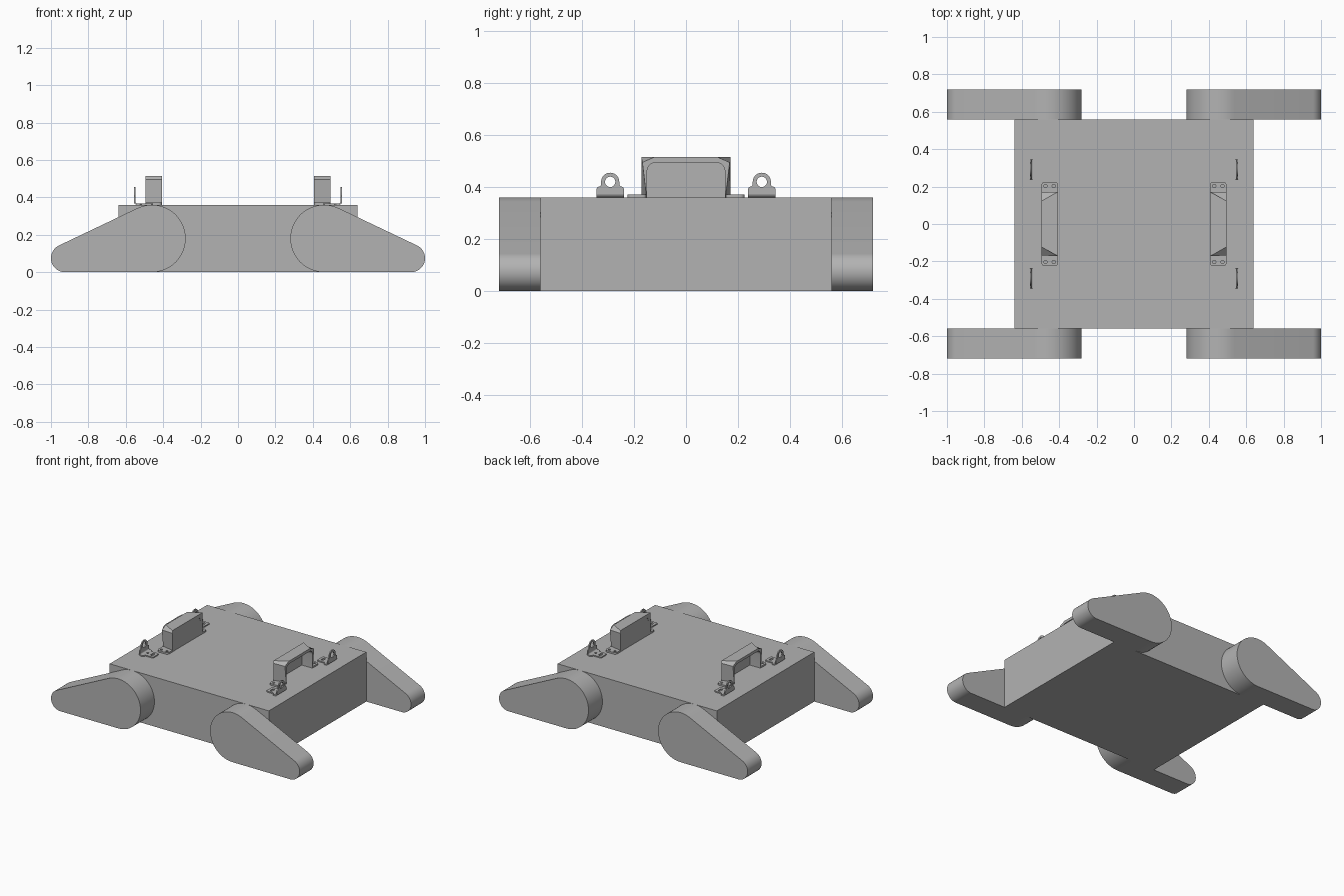
import bpy, bmesh
from math import pi, cos, sin, atan2, acos, radians
from mathutils import Matrix, Vector

old = bpy.data.objects.get("Cube")
if old:
    bpy.data.objects.remove(old)

GREY = (0.45, 0.45, 0.45, 1)
grey = bpy.data.materials.new("plain_grey")
grey.use_nodes = True
grey.diffuse_color = GREY
grey.node_tree.nodes["Principled BSDF"].inputs["Base Color"].default_value = GREY

DECK = 0.36
# Local plate axes mapped onto the world: flat, facing x, facing y
FLAT = Matrix.Identity(3)
FACE_X = Matrix(((0, 0, 1), (1, 0, 0), (0, 1, 0)))
FACE_Y = Matrix(((1, 0, 0), (0, 0, -1), (0, 1, 0)))


def add_object(name, mesh):
    mesh.materials.clear()
    mesh.materials.append(grey)
    obj = bpy.data.objects.new(name, mesh)
    bpy.context.collection.objects.link(obj)
    bpy.ops.object.select_all(action='DESELECT')
    obj.select_set(True)
    bpy.context.view_layer.objects.active = obj
    bpy.ops.object.shade_smooth_by_angle(angle=radians(30))
    return obj


def both_sides(name, mesh):
    """Place a left part and a copy turned half way round."""
    add_object("left_" + name, mesh)
    add_object("right_" + name, mesh.copy()).rotation_euler.z = pi


def arc(cx, cy, r, start, end, n=12):
    return [(cx + r * cos(start + (end - start) * i / n),
             cy + r * sin(start + (end - start) * i / n)) for i in range(n + 1)]


def circle(cx, cy, r, n=20):
    return arc(cx, cy, r, 0, 2 * pi, n)[:-1]


def rounded(cx, cy, w, h, r):
    pts = []
    for k, (sx, sy) in enumerate(((1, 1), (-1, 1), (-1, -1), (1, -1))):
        pts += arc(cx + sx * (w / 2 - r), cy + sy * (h / 2 - r), r,
                   k * pi / 2, (k + 1) * pi / 2, 5)
    return pts


def plate(outlines, thickness, axes, centre):
    """Extruded flat shape; outlines after the first are holes."""
    curve = bpy.data.curves.new("outline", 'CURVE')
    curve.dimensions = '2D'
    curve.fill_mode = 'BOTH'
    curve.extrude = thickness / 2
    for pts in outlines:
        spline = curve.splines.new('POLY')
        spline.points.add(len(pts) - 1)
        for p, (x, y) in zip(spline.points, pts):
            p.co = (x, y, 0, 1)
        spline.use_cyclic_u = True
    temp = bpy.data.objects.new("outline", curve)
    bpy.context.collection.objects.link(temp)
    deps = bpy.context.evaluated_depsgraph_get()
    mesh = bpy.data.meshes.new_from_object(temp.evaluated_get(deps))
    bpy.data.objects.remove(temp)
    bm = bmesh.new()
    bm.from_mesh(mesh)
    bmesh.ops.remove_doubles(bm, verts=bm.verts, dist=0.00001)
    bmesh.ops.recalc_face_normals(bm, faces=bm.faces)
    bmesh.ops.transform(bm, matrix=Matrix.Translation(centre) @ axes.to_4x4(), verts=bm.verts)
    bm.to_mesh(mesh)
    bm.free()
    return mesh


# Body block
bm = bmesh.new()
bmesh.ops.create_cube(bm, size=1, matrix=Matrix.Translation((0, 0, DECK / 2))
                      @ Matrix.Diagonal((1.28, 1.12, DECK, 1)))
body = bpy.data.meshes.new("body")
bm.to_mesh(body)
bm.free()
add_object("body", body)

# Tapered flippers: a large and a small round joined by tangents
big, small = Vector((0.46, 0.18)), Vector((0.925, 0.075))
d = small - big
top = atan2(d.y, d.x) + acos((big.y - small.y) / d.length)
flipper = arc(*big, big.y, top, 1.5 * pi, 40) + arc(*small, small.y, -pi / 2, top, 24)
for end, y in (("front", -0.64), ("back", 0.64)):
    both_sides(end + "_flipper", plate([flipper], 0.16, FACE_Y, (0, y, 0)))

# Carry handles: the arch has slanted corners toward the outside
INNER, OUTER = 0.407, 0.495
half_inner = [(0.172, DECK), (0.172, 0.495), (0.172, 0.515)]
half_outer = [(0.152, DECK), (0.168, 0.495), (0.122, 0.515)]
half_hole = [(0.15, DECK)] + arc(0.115, 0.46, 0.035, 0, pi / 2, 6)


def mirrored(half):
    return half + [(-y, z) for y, z in reversed(half)]


bm = bmesh.new()


def ring(x, pts):
    return [bm.verts.new((x, y, z)) for y, z in pts]


def bridge(a, b):
    for i in range(len(a) - 1):
        bm.faces.new((a[i], a[i + 1], b[i + 1], b[i]))


def rim(outer, hole):
    bm.faces.new(outer + hole[::-1])


out_i, out_o = ring(INNER, mirrored(half_inner)), ring(OUTER, mirrored(half_outer))
hole_i, hole_o = ring(INNER, mirrored(half_hole)), ring(OUTER, mirrored(half_hole))
bridge(out_i, out_o)
bridge(hole_i, hole_o)
rim(out_i, hole_i)
rim(out_o, hole_o)
bmesh.ops.recalc_face_normals(bm, faces=bm.faces)
# Thin web closing the inner side of the arch
web = bm.faces.new(ring(INNER + 0.001, mirrored(half_hole)))
web.normal_update()
if web.normal.x > 0:
    web.normal_flip()
handle = bpy.data.meshes.new("handle")
bm.to_mesh(handle)
bm.free()
both_sides("handle", handle)

# Handle feet with two screw holes each
for end, s in (("front", -1), ("back", 1)):
    foot = [rounded(0.451, s * 0.188, 0.088, 0.075, 0.018)]
    foot += [circle(0.451 + k * 0.022, s * 0.203, 0.009, 12) for k in (-1, 1)]
    both_sides(end + "_handle_foot", plate(foot, 0.012, FLAT, (0, 0, DECK + 0.006)))

# Lashing eyes: slotted foot, bent strip and upright ring
tab = [(0.455, 0.028), (0.462, 0.035), (0.515, 0.035), (0.525, 0.053), (0.542, 0.053)]
tab += [(x, -y) for x, y in reversed(tab)]
tab_holes = [rounded(0.482, 0, 0.018, 0.036, 0.008), circle(0.522, 0, 0.008, 12)]
bend = arc(0.54, 0.016, 0.016, -pi / 2, 0, 6) + arc(0.54, 0.016, 0.008, 0, -pi / 2, 6)
eye = [(-0.053, 0.014), (0.053, 0.014)] + arc(0.041, 0.03, 0.012, 0, pi / 2, 5)
eye += [(0.036, 0.046)] + arc(0, 0.06, 0.035, 0, pi, 20) + [(-0.036, 0.046)]
eye += arc(-0.041, 0.03, 0.012, pi / 2, pi, 5)
for end, y in (("front", -0.292), ("back", 0.292)):
    both_sides(end + "_eye_foot", plate([tab] + tab_holes, 0.008, FLAT, (0, y, DECK + 0.004)))
    both_sides(end + "_eye_bend", plate([bend], 0.106, FACE_Y, (0, y, DECK)))
    both_sides(end + "_eye_ring", plate([eye, circle(0, 0.06, 0.02)], 0.008, FACE_X,
                                        (0.552, y, DECK)))
